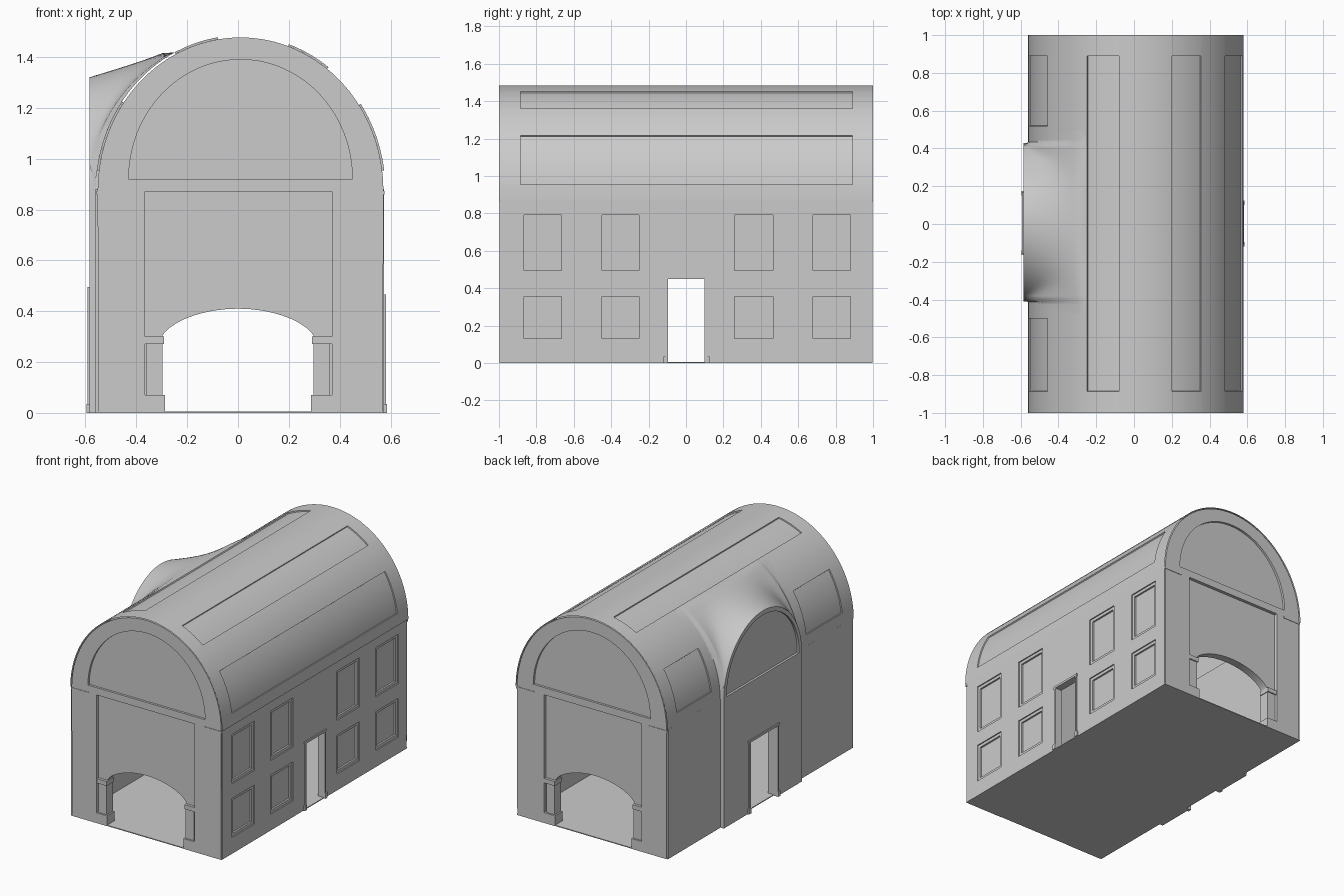
import bpy, bmesh
from math import sin, cos, radians, pi, sqrt

if "Cube" in bpy.data.objects:
    bpy.data.objects.remove(bpy.data.objects["Cube"])

CX, CZ, RX, RZ = 0.01, 0.875, 0.57, 0.61   # barrel vault centre and radii


def make(name, verts, faces):
    me = bpy.data.meshes.new(name)
    me.from_pydata(verts, [], faces)
    bm = bmesh.new()
    bm.from_mesh(me)
    bmesh.ops.recalc_face_normals(bm, faces=bm.faces)
    bm.to_mesh(me)
    bm.free()
    ob = bpy.data.objects.new(name, me)
    bpy.context.collection.objects.link(ob)
    return ob


def prism(name, pts, axis, a, b):
    """Extrude a 2D outline (u, z) along x or y from a to b."""
    n = len(pts)
    p3 = (lambda u, z, d: (d, u, z)) if axis == 'x' else (lambda u, z, d: (u, d, z))
    verts = [p3(u, z, d) for d in (a, b) for u, z in pts]
    faces = [list(range(n)), list(range(n, 2 * n))]
    faces += [[i, (i + 1) % n, n + (i + 1) % n, n + i] for i in range(n)]
    return make(name, verts, faces)


def rect(u0, u1, z0, z1):
    return [(u0, z0), (u1, z0), (u1, z1), (u0, z1)]


def box(name, x0, x1, y0, y1, z0, z1):
    return prism(name, rect(x0, x1, z0, z1), 'y', y0, y1)


def arc(cu, cz, ru, rz, n=40):
    return [(cu + ru * cos(pi * i / n), cz + rz * sin(pi * i / n)) for i in range(n + 1)]


def cut(ob, cutter):
    cutter.hide_render = True
    m = ob.modifiers.new("cut", 'BOOLEAN')
    m.operation, m.solver, m.object = 'DIFFERENCE', 'EXACT', cutter
    bpy.context.view_layer.objects.active = ob
    bpy.ops.object.modifier_apply(modifier=m.name)
    bpy.data.objects.remove(cutter)


def smooth(ob, angle=30):
    bpy.ops.object.select_all(action='DESELECT')
    ob.select_set(True)
    bpy.context.view_layer.objects.active = ob
    bpy.ops.object.shade_smooth_by_angle(angle=radians(angle))


def grid(name, rows):
    n = len(rows[0])
    faces = [[i * n + j, i * n + j + 1, (i + 1) * n + j + 1, (i + 1) * n + j]
             for i in range(len(rows) - 1) for j in range(n - 1)]
    return make(name, [p for r in rows for p in r], faces)


def steps(base, breaks, e):
    return sorted(set(base) | {b + s * e for b in breaks for s in (-1, 1)})


# Vaulted roof with shallow sunken panels (angle range, y range)
panels = [(7.5, 34, -0.885, 0.89), (52.7, 70.5, -0.885, 0.89), (99, 117, -0.885, 0.89),
          (145, 172.5, -0.885, -0.5), (145, 172.5, 0.52, 0.89)]
angs = steps([i * 4 for i in range(46)], [p for q in panels for p in q[:2]], 0.04)
ys = steps([-1, 1], [p for q in panels for p in q[2:]], 0.0005)
rows = []
for a in angs:
    row = []
    for y in ys:
        sunk = any(p[0] < a < p[1] and p[2] < y < p[3] for p in panels)
        k = 0.008 if sunk else 0
        row.append((CX + (RX - k) * cos(radians(a)), y, CZ + (RZ - k) * sin(radians(a))))
    rows.append(row)
smooth(grid("vault_roof", rows))

# Swept dormer blending from the left arch into the roof
YC, YR, ZB, ZR, XF = 0.01, 0.42, 0.87, 0.45, -0.585


def arch_z(y):
    return ZB + ZR * sqrt(max(0, 1 - ((y - YC) / YR) ** 2))


zt = CZ + RZ * sin(radians(117))
xt = CX + RX * cos(radians(117))
rows = []
for i in range(57):
    s = -1 + 2 * i / 56
    y = YC + 0.50 * sin(s * pi / 2)
    inside = abs(y - YC) < YR
    row = []
    for j in range(25):
        a = radians(117 + 63 * j / 24)
        xr, zr = CX + RX * cos(a), CZ + RZ * sin(a)
        f = (xt - xr) / (xt - (CX - RX))
        zl = zt + (arch_z(y) - zt) * f
        d = zl - zr
        h = (d + sqrt(d * d + 0.0012)) / 2 if d > -0.3 else 0
        fade = min(1, (0.50 - abs(y - YC)) / 0.08) * (1 if inside else 1 - f ** 4)
        h *= fade * min(1, f * 8)
        if inside and j == 24:
            h = d
        x = xr + ((XF + 0.56) * f if inside else 0)
        row.append((x, y, zr + h - 0.001))
    rows.append(row)
smooth(grid("dormer_roof", rows), 50)

# End walls with arched gateway, sunken field and half-round panel
for end, sgn in (("front", -1), ("back", 1)):
    def slab(name, pts, y0, y1):
        return prism(name, pts, 'y', sgn * y0, sgn * y1)

    wall = slab(end + "_wall", [(-0.55, 0), (0.57, 0)] + arc(CX, CZ, RX - 0.008, RZ - 0.008), 0.92, 0.997)
    cut(wall, slab("cutter", arc(CX, 0.92, 0.44, 0.47), 0.982, 1.1))
    cut(wall, slab("cutter", rect(-0.365, 0.37, -0.1, 0.87), 0.975, 1.1))
    gate = [(0.30, -0.1)]
    gate += [(0.30 * cos(pi * i / 20) + 0.0, 0.295 + 0.115 * sin(pi * i / 20) ** 1.3) for i in range(21)]
    gate += [(-0.30, -0.1)]
    cut(wall, slab("cutter", gate, 0.8, 1.1))
    smooth(wall)
    for m in (-1, 1):
        for part, u0, u1, z0, z1, d in (("pier", 0.297, 0.36, 0, 0.30, 0.985),
                                        ("impost", 0.292, 0.37, 0.27, 0.30, 0.993),
                                        ("plinth", 0.287, 0.37, 0, 0.07, 0.997)):
            slab(f"{end}_gate_{part}", rect(min(m * u0, m * u1), max(m * u0, m * u1), z0, z1), 0.915, d)
        c = sorted((CX + m * 0.43, CX + m * 0.566))
        slab(end + "_pilaster_cap", rect(c[0], c[1], 0.86, 0.873), 0.99, 1.0)

# Right wall with two rows of sunken windows and a doorway
right = box("right_wall", 0.53, 0.575, -0.99, 0.99, 0, 0.88)
for y0, y1 in ((-0.885, -0.645), (-0.47, -0.23), (0.24, 0.485), (0.66, 0.9)):
    for z0, z1 in ((0.11, 0.375), (0.475, 0.81)):
        cut(right, box("cutter", 0.567, 0.7, y0, y1, z0, z1))
        cut(right, box("cutter", 0.555, 0.7, y0 + 0.02, y1 - 0.02, z0 + 0.02, z1 - 0.02))
cut(right, box("cutter", 0.4, 0.7, -0.095, 0.1, -0.1, 0.45))

# Left wall and its projecting arched bay
left = box("left_wall", -0.56, -0.52, -0.99, 0.99, 0, 0.88)
bay = prism("left_bay", [(YC - YR, 0), (YC + YR, 0)] + arc(YC, ZB, YR, ZR), 'x', XF, -0.53)
cut(bay, prism("cutter", arc(YC, 0.885, YR - 0.03, ZR - 0.045), 'x', -0.7, XF + 0.015))
for w in (left, bay):
    cut(w, box("cutter", -0.7, -0.4, -0.14, 0.15, -0.1, 0.48))
smooth(bay)

# Door surrounds with small plinths
for side, x0, x1, y0, y1, top in (("right", 0.53, 0.582, -0.095, 0.1, 0.45),
                                  ("left", -0.592, -0.53, -0.14, 0.15, 0.48)):
    box(side + "_door_jamb", x0, x1, y0 - 0.015, y0, 0, top)
    box(side + "_door_jamb", x0, x1, y1, y1 + 0.015, 0, top)
    box(side + "_door_lintel", x0, x1, y0 - 0.02, y1 + 0.02, top, top + 0.015)
    out = 0.004
    for ya, yb in ((y0 - 0.025, y0), (y1, y1 + 0.025)):
        box(side + "_door_plinth", x0 - (out if side == "left" else 0),
            x1 + (out if side == "right" else 0), ya, yb, 0, 0.035)

# Floor slab
box("floor", -0.56, 0.575, -0.995, 0.995, 0, 0.006)
